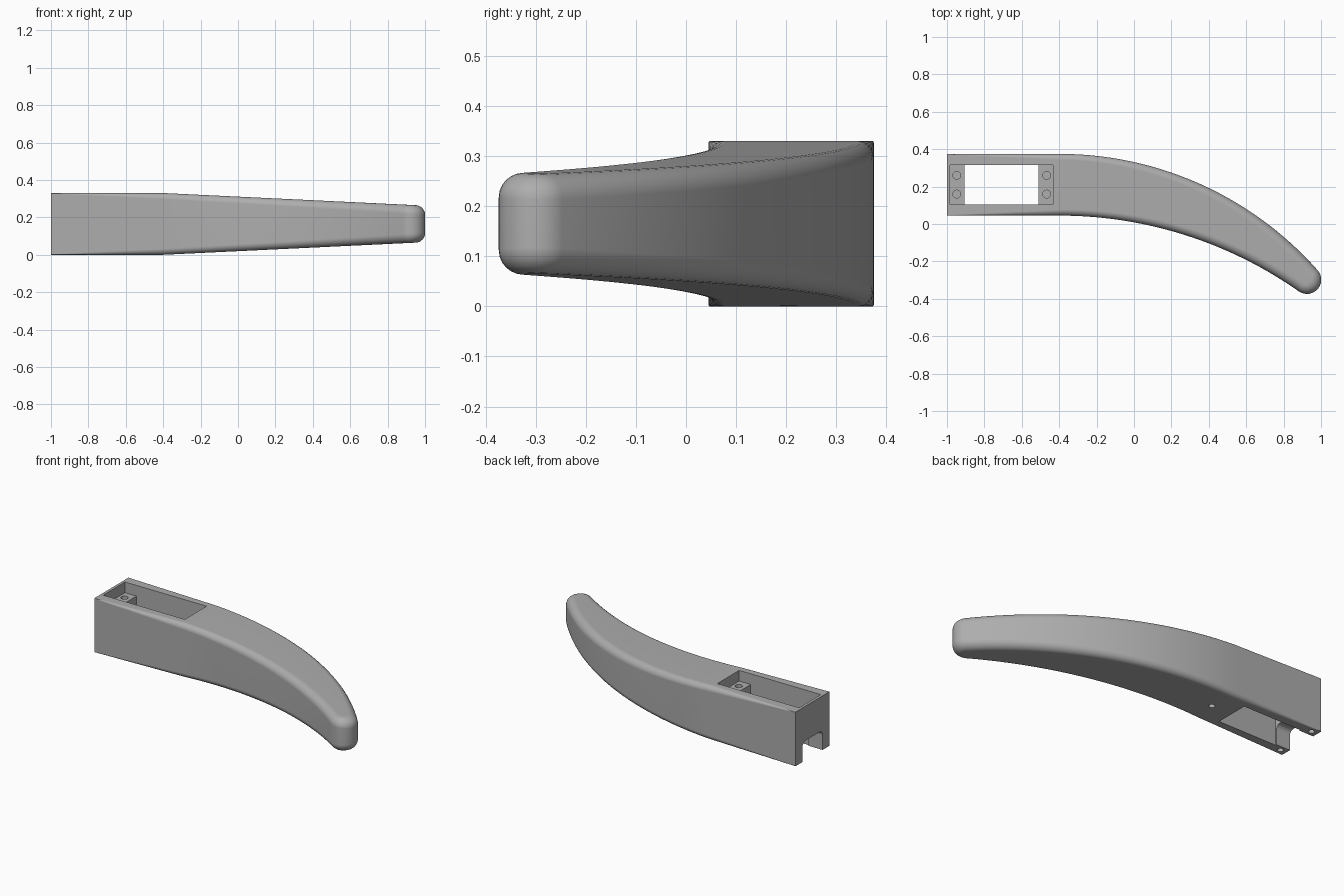
import bpy, bmesh
from math import sin, cos, atan2, radians, pi
from mathutils import Vector

if "Cube" in bpy.data.objects:
    bpy.data.objects.remove(bpy.data.objects["Cube"], do_unlink=True)

grey = bpy.data.materials.new("plain grey")
grey.use_nodes = True
color = (0.42, 0.42, 0.42, 1)
grey.diffuse_color = color
grey.node_tree.nodes["Principled BSDF"].inputs["Base Color"].default_value = color

MID = 0.165                       # mid height of the handle
KINK = -0.4                       # where the straight box starts to bend and taper
TIP, TIP_R = Vector((0.925, -0.298)), 0.076


def half_height(x):
    return MID - 0.048 * max(0, x - KINK)


def fillet(x):
    if x < KINK:
        return 0.003 + 0.029 * (x + 1) / 0.6
    return 0.032 + 0.018 * (x - KINK) / 1.4


def make_object(name, bm):
    bmesh.ops.recalc_face_normals(bm, faces=bm.faces)
    mesh = bpy.data.meshes.new(name)
    bm.to_mesh(mesh)
    bm.free()
    mesh.materials.append(grey)
    obj = bpy.data.objects.new(name, mesh)
    bpy.context.collection.objects.link(obj)
    return obj


def side(y, end_angle, steps, sign):
    """Straight run followed by an arc that meets the round tip."""
    end = TIP + TIP_R * Vector((cos(end_angle), sin(end_angle)))
    dx, drop = end.x - KINK, y - end.y
    radius = (dx * dx + drop * drop) / (2 * drop)
    sweep = 2 * atan2(drop, dx)
    pts = [(Vector((x, y)), Vector((0, -sign))) for x in (-1, -0.8, -0.6)]
    for i in range(steps + 1):
        t = sweep * i / steps
        p = Vector((KINK + radius * sin(t), y - radius * (1 - cos(t))))
        pts.append((p, -sign * Vector((sin(t), cos(t)))))
    return pts


# Plan outline: outer side, round tip, inner side, each with inward normals
STEPS, CAP = 28, 15
a0, a1 = radians(41.5), radians(-125)
outline = side(0.375, a0, STEPS, 1)
for i in range(1, CAP):
    a = a0 + (a1 - a0) * i / CAP
    d = Vector((cos(a), sin(a)))
    outline.append((TIP + TIP_R * d, -d))
outline += side(0.045, a1, STEPS, -1)[::-1]

# Handle body: the outline stacked in layers that round the upper and lower edges
bm = bmesh.new()
ARC = 6
layers = [(s, pi / 2 * k / ARC) for s, ks in
          ((-1, range(ARC, -1, -1)), (1, range(ARC + 1))) for k in ks]
rings = []
for s, a in layers:
    ring = []
    for p, n in outline:
        r = fillet(p.x)
        q = p + n * r * (1 - cos(a))
        ring.append(bm.verts.new((q.x, q.y, MID + s * (half_height(q.x) - r + r * sin(a)))))
    rings.append(ring)
count = len(outline)
for low, high in zip(rings, rings[1:]):
    for i in range(count - 1):
        bm.faces.new((low[i], low[i + 1], high[i + 1], high[i]))
for ring in (rings[0], rings[-1]):
    for i in range(count // 2 - 1):
        j = count - 1 - i
        bm.faces.new((ring[i], ring[i + 1], ring[j - 1], ring[j]))
bm.faces.new([r[0] for r in rings] + [r[-1] for r in reversed(rings)])
body = make_object("handle_body", bm)


def cut(tool):
    """Subtract a tool shape from the body, then discard the tool."""
    mod = body.modifiers.new("cut", "BOOLEAN")
    mod.operation, mod.solver, mod.object = "DIFFERENCE", "EXACT", tool
    bpy.context.view_layer.objects.active = body
    bpy.ops.object.modifier_apply(modifier=mod.name)
    bpy.data.objects.remove(tool, do_unlink=True)


def box_tool(x0, x1, y0, y1, z0, z1, bevel=0):
    bm = bmesh.new()
    bmesh.ops.create_cube(bm, size=1)
    for v in bm.verts:
        v.co = ((x0 + x1) / 2 + v.co.x * (x1 - x0),
                (y0 + y1) / 2 + v.co.y * (y1 - y0),
                (z0 + z1) / 2 + v.co.z * (z1 - z0))
    if bevel:
        edges = [e for e in bm.edges if abs(e.verts[0].co.x - e.verts[1].co.x) > 0.01]
        bmesh.ops.bevel(bm, geom=edges, offset=bevel, segments=5,
                        profile=0.5, affect="EDGES")
    return make_object("box_tool", bm)


def drill_tool(x, y, z0, z1, radius):
    bm = bmesh.new()
    bmesh.ops.create_cone(bm, cap_ends=True, segments=20, radius1=radius,
                          radius2=radius, depth=z1 - z0)
    bmesh.ops.translate(bm, verts=bm.verts, vec=(x, y, (z0 + z1) / 2))
    return make_object("drill_tool", bm)


# Slot through the body, recessed ledges at its ends, and the cable notch
cut(box_tool(-0.905, -0.51, 0.105, 0.315, -0.1, 0.5))
cut(box_tool(-0.983, -0.432, 0.105, 0.315, 0.265, 0.5))
cut(box_tool(-1.1, -0.88, 0.113, 0.307, -0.1, 0.12, 0.03))

# Screw holes in the ledges and in the underside
for x in (-0.948, -0.467):
    for y in (0.16, 0.26):
        cut(drill_tool(x, y, 0.18, 0.3, 0.021))
for x, y in ((-0.96, 0.08), (-0.96, 0.34), (-0.374, 0.205)):
    cut(drill_tool(x, y, -0.05, 0.1, 0.017))

# Smooth shading with crisp edges
bpy.ops.object.select_all(action="DESELECT")
body.select_set(True)
bpy.context.view_layer.objects.active = body
bpy.ops.object.shade_smooth_by_angle(angle=radians(30))
weighted = body.modifiers.new("weighted_normals", "WEIGHTED_NORMAL")
weighted.keep_sharp = True
